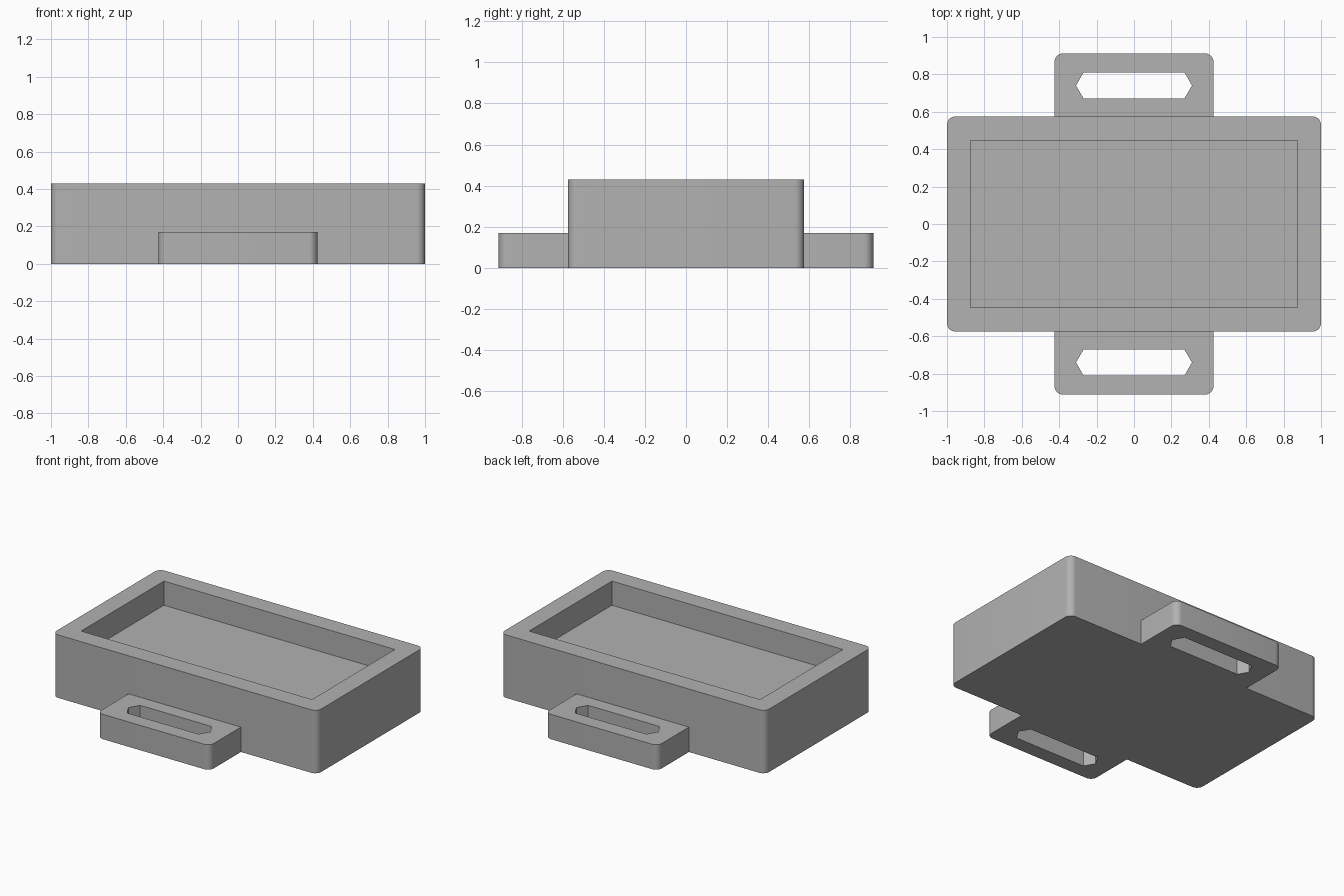
import bpy, bmesh
from math import sin, cos, pi, radians

cube = bpy.data.objects.get("Cube")
if cube:
    bpy.data.objects.remove(cube, do_unlink=True)

grey = bpy.data.materials.new("plain grey")
grey.use_nodes = True
colour = (0.445, 0.445, 0.445, 1)
grey.diffuse_color = colour
grey.node_tree.nodes["Principled BSDF"].inputs["Base Color"].default_value = colour

HALF_X, HALF_Y, HEIGHT = 1.0, 0.575, 0.43
POCKET_X, POCKET_Y, POCKET_FLOOR = 0.873, 0.447, 0.265
HANDLE_X, HANDLE_END, HANDLE_HEIGHT = 0.425, 0.912, 0.17
RADIUS, STEPS = 0.045, 8


def corner(cx, cy, start):
    """Quarter circle, counter-clockwise from the start angle."""
    return [(cx + RADIUS * cos(start + pi / 2 * i / STEPS),
             cy + RADIUS * sin(start + pi / 2 * i / STEPS)) for i in range(STEPS + 1)]


def prism(name, outline, z0, z1):
    bm = bmesh.new()
    face = bm.faces.new([bm.verts.new((x, y, z0)) for x, y in outline])
    top = bmesh.ops.extrude_face_region(bm, geom=[face], use_keep_orig=True)["geom"]
    bmesh.ops.translate(bm, vec=(0, 0, z1 - z0),
                        verts=[v for v in top if isinstance(v, bmesh.types.BMVert)])
    bmesh.ops.recalc_face_normals(bm, faces=bm.faces)
    mesh = bpy.data.meshes.new(name)
    bm.to_mesh(mesh)
    bm.free()
    mesh.materials.append(grey)
    obj = bpy.data.objects.new(name, mesh)
    bpy.context.collection.objects.link(obj)
    return obj


def cut_and_shade(obj, cutter):
    """Subtract the cutter, then smooth only the rounded corners."""
    mod = obj.modifiers.new("cut", 'BOOLEAN')
    mod.operation = 'DIFFERENCE'
    mod.solver = 'EXACT'
    mod.object = cutter
    bpy.ops.object.select_all(action='DESELECT')
    obj.select_set(True)
    bpy.context.view_layer.objects.active = obj
    bpy.ops.object.modifier_apply(modifier=mod.name)
    bpy.data.objects.remove(cutter, do_unlink=True)
    bpy.ops.object.shade_smooth_by_angle(angle=radians(30))


# Tray body with rounded upright corners and a sharp rectangular pocket
cx, cy = HALF_X - RADIUS, HALF_Y - RADIUS
body = prism("tray_body", corner(cx, cy, 0) + corner(-cx, cy, pi / 2)
             + corner(-cx, -cy, pi) + corner(cx, -cy, 3 * pi / 2), 0, HEIGHT)
pocket = prism("pocket_cutter", [(-POCKET_X, -POCKET_Y), (POCKET_X, -POCKET_Y),
                                 (POCKET_X, POCKET_Y), (-POCKET_X, POCKET_Y)],
               POCKET_FLOOR, HEIGHT + 0.1)
cut_and_shade(body, pocket)

# Low handles at front and back, each with a six-sided through slot
for name, side in (("front_handle", -1), ("back_handle", 1)):
    hx, hy = HANDLE_X - RADIUS, HANDLE_END - RADIUS
    outline = ([(-HANDLE_X, HALF_Y), (HANDLE_X, HALF_Y)]
               + corner(hx, hy, 0) + corner(-hx, hy, pi / 2))
    slot = [(-0.31, 0.74), (-0.27, 0.672), (0.27, 0.672),
            (0.31, 0.74), (0.27, 0.81), (-0.27, 0.81)]
    handle = prism(name, [(x, side * y) for x, y in outline], 0, HANDLE_HEIGHT)
    cutter = prism("slot_cutter", [(x, side * y) for x, y in slot], -0.1, HANDLE_HEIGHT + 0.1)
    cut_and_shade(handle, cutter)
